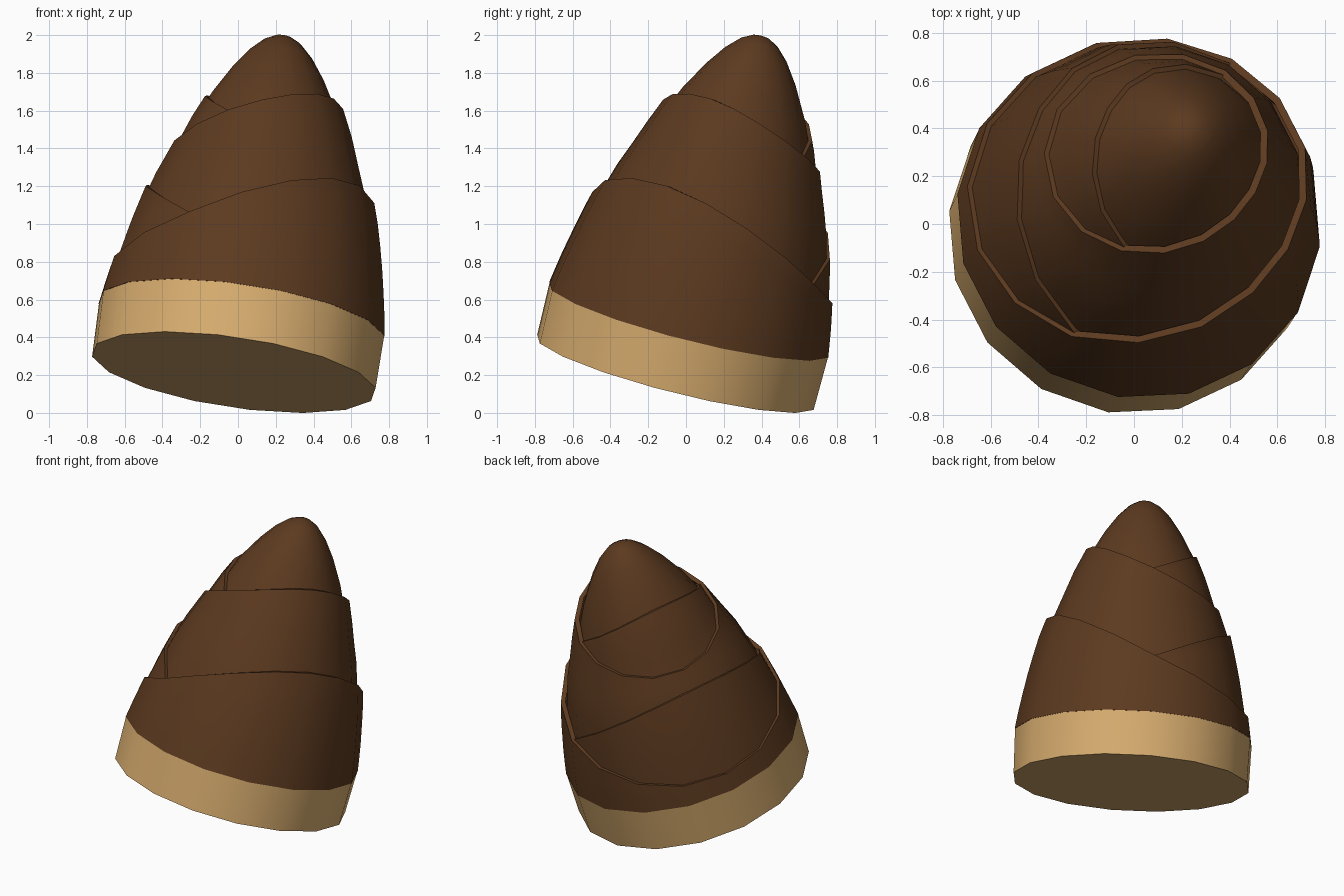
import bpy, bmesh, math
from mathutils import Matrix, Vector

if "Cube" in bpy.data.objects:
    bpy.data.objects.remove(bpy.data.objects["Cube"])

N = 16
TILT, AZ = math.radians(16.4), math.radians(60)
PLACE = (Matrix.Translation((-0.022, -0.056, 0.215))
         @ Matrix.Rotation(AZ, 4, 'Z') @ Matrix.Rotation(TILT, 4, 'Y'))

# inner chocolate profile: (height along axis, radius)
PROFILE = [(.29, .685), (.45, .66), (.7, .61), (.95, .547), (1.15, .47), (1.33, .405),
           (1.48, .338), (1.64, .248), (1.75, .17), (1.82, .10), (1.85, .045), (1.858, 0)]


def radius(s):
    for (s0, r0), (s1, r1) in zip(PROFILE, PROFILE[1:]):
        if s <= s1:
            return r0 + (r1 - r0) * (s - s0) / (s1 - s0)
    return 0


def material(name, color):
    m = bpy.data.materials.new(name)
    m.diffuse_color = (*color, 1)
    m.use_nodes = True
    m.node_tree.nodes["Principled BSDF"].inputs["Base Color"].default_value = m.diffuse_color
    return m


def loft(name, rows, mat, cap=False):
    """rows: functions of angle giving (height, radius), bottom to top"""
    bm = bmesh.new()
    rings = []
    for f in rows:
        ring = []
        for i in range(N):
            a = 2 * math.pi * i / N
            s, r = f(a)
            ring.append(bm.verts.new(PLACE @ Vector((r * math.cos(a), r * math.sin(a), s))))
        rings.append(ring)
    for a, b in zip(rings, rings[1:]):
        for i in range(N):
            j = (i + 1) % N
            bm.faces.new((a[i], a[j], b[j], b[i]))
    if cap:
        bm.faces.new(rings[0][::-1])
    bmesh.ops.remove_doubles(bm, verts=bm.verts, dist=1e-4)
    me = bpy.data.meshes.new(name)
    bm.to_mesh(me)
    bm.free()
    me.materials.append(mat)
    ob = bpy.data.objects.new(name, me)
    bpy.context.collection.objects.link(ob)
    bpy.context.view_layer.objects.active = ob
    ob.select_set(True)
    bpy.ops.object.shade_smooth_by_angle(angle=math.radians(35))
    ob.select_set(False)


def sheath(name, start, mid, high, low, side, off):
    """wrapped layer with a slanted top edge, high on one side and low on the other"""
    def edge(a):
        k = side * math.sin(a)
        return mid + k * (high if k > 0 else low)

    def row(t):
        def f(a):
            s = start + (edge(a) - start) * t
            return s, radius(s) + off
        return f

    def lip(a):
        s = edge(a)
        return s - .005, radius(s) + off - .03
    loft(name, [row(i / 6) for i in range(7)] + [lip], choc)


choc = material("chocolate", (.107, .042, .014))
bake = material("biscuit", (.69, .42, .16))

# biscuit base
loft("biscuit_base", [lambda a: (0, .763), lambda a: (.29, .768)], bake, cap=True)

# chocolate tip
loft("chocolate_tip", [lambda a, p=p: p for p in [(1.08, radius(1.08))] + PROFILE[5:]], choc)

# overlapping chocolate sheaths, inner to outer
sheath("upper_back_sheath", 1.08, 1.315, .187, .2, 1, .022)
sheath("upper_front_sheath", .60, 1.315, .195, .2, -1, .044)
sheath("lower_back_sheath", .38, .68, .31, .25, 1, .064)
sheath("lower_front_sheath", .29, .68, .35, .27, -1, .085)
